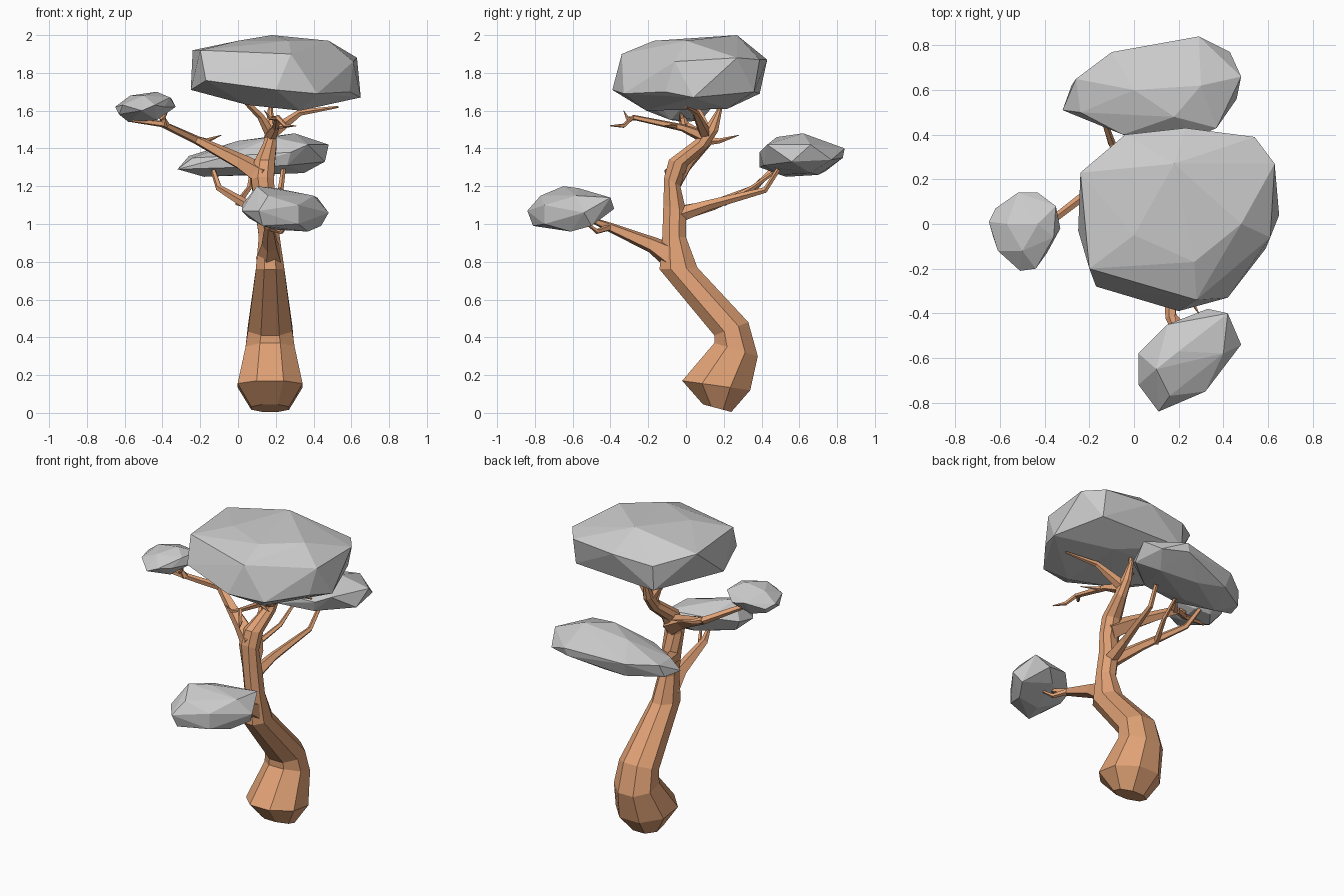
import bpy, bmesh, math
from mathutils import Vector

bark = bpy.data.materials.new("bark")
bark.diffuse_color = (0.75, 0.36, 0.18, 1)


def finish(bm, name, mat=None):
    bmesh.ops.recalc_face_normals(bm, faces=bm.faces)
    me = bpy.data.meshes.new(name)
    bm.to_mesh(me)
    bm.free()
    ob = bpy.data.objects.new(name, me)
    if mat:
        me.materials.append(mat)
    bpy.context.collection.objects.link(ob)
    return ob


def skin(name, rings):
    """Bridge equal-sided rings into a closed faceted tube."""
    bm = bmesh.new()
    loops = [[bm.verts.new(p) for p in ring] for ring in rings]
    n = len(loops[0])
    for a, b in zip(loops, loops[1:]):
        for i in range(n):
            j = (i + 1) % n
            bm.faces.new((a[i], a[j], b[j], b[i]))
    bm.faces.new(loops[0])
    bm.faces.new(loops[-1][::-1])
    return finish(bm, name, bark)


def branch(name, path, sides=5):
    """Tapered tube along (x, y, z, radius) points."""
    pts = [Vector(p[:3]) for p in path]
    rings = []
    for i, p in enumerate(pts):
        d = (pts[min(i + 1, len(pts) - 1)] - pts[max(i - 1, 0)]).normalized()
        ref = Vector((0, 0, 1)) if abs(d.z) < 0.9 else Vector((0, 1, 0))
        u = d.cross(ref).normalized()
        v = d.cross(u)
        rings.append([p + path[i][3] * (u * math.cos(t) + v * math.sin(t))
                      for t in (2 * math.pi * k / sides for k in range(sides))])
    return skin(name, rings)


def foliage(name, pts):
    """Faceted leaf cloud: hull of its corner points."""
    bm = bmesh.new()
    for p in pts:
        bm.verts.new(p)
    res = bmesh.ops.convex_hull(bm, input=bm.verts)
    junk = {v for v in res["geom_interior"] + res["geom_unused"]
            if isinstance(v, bmesh.types.BMVert)}
    bmesh.ops.delete(bm, geom=list(junk), context='VERTS')
    return finish(bm, name)


# Trunk: each ring is front (y, z), back (y, z), centre x, half width in x
trunk = [
    ((0.09, 0.045), (0.24, 0.005), 0.17, 0.10),
    ((-0.02, 0.17), (0.34, 0.12), 0.17, 0.172),
    ((0.15, 0.37), (0.38, 0.30), 0.17, 0.13),
    ((0.15, 0.41), (0.33, 0.48), 0.17, 0.118),
    ((-0.14, 0.76), (0.06, 0.77), 0.17, 0.075),
    ((-0.125, 0.94), (0.0, 0.93), 0.165, 0.055),
    ((-0.12, 1.10), (0.0, 1.07), 0.145, 0.055),
    ((-0.115, 1.25), (-0.03, 1.20), 0.13, 0.06),
    ((-0.09, 1.34), (0.01, 1.31), 0.14, 0.055),
    ((0.05, 1.445), (0.11, 1.40), 0.17, 0.035),
    ((0.10, 1.51), (0.17, 1.49), 0.175, 0.028),
    ((0.16, 1.60), (0.19, 1.60), 0.17, 0.014),
    ((0.17, 1.66), (0.19, 1.66), 0.18, 0.010),
]
rings = []
for f, b, cx, hw in trunk:
    f, b = Vector((cx, *f)), Vector((cx, *b))
    k = 1 / math.cos(math.pi / 8)
    rings.append([(f + b) / 2 + k * (math.cos(t) * (b - f) / 2
                                     + Vector((hw * math.sin(t), 0, 0)))
                  for t in ((i + 0.5) * math.pi / 4 for i in range(8))])
skin("trunk", rings)

# Front branch and twigs
branch("front_branch", [(0.17, -0.06, 0.82, 0.075), (0.17, -0.18, 0.89, 0.045),
                        (0.165, -0.42, 0.99, 0.024), (0.2, -0.52, 1.03, 0.012)])
branch("front_twig", [(0.165, -0.40, 0.985, 0.02), (0.23, -0.47, 0.96, 0.014),
                      (0.26, -0.52, 1.0, 0.008)])

# Back branches
branch("back_right_branch", [(0.15, -0.06, 1.04, 0.045), (0.17, 0.12, 1.10, 0.028),
                             (0.225, 0.42, 1.18, 0.016), (0.24, 0.49, 1.29, 0.013)])
branch("back_left_branch", [(0.13, -0.06, 1.05, 0.045), (0.05, 0.14, 1.10, 0.028),
                            (-0.10, 0.36, 1.19, 0.018), (-0.13, 0.45, 1.28, 0.014)])
branch("back_twig", [(0.0, 0.2, 1.11, 0.018), (0.06, 0.35, 1.19, 0.014),
                     (0.07, 0.46, 1.27, 0.01)])

# Left branch and twigs
branch("left_branch", [(0.14, -0.06, 1.25, 0.065), (0.02, -0.0, 1.325, 0.045),
                       (-0.22, 0.13, 1.445, 0.024), (-0.40, -0.01, 1.53, 0.018),
                       (-0.56, -0.03, 1.55, 0.012)])
branch("left_twig_up", [(-0.38, 0.0, 1.52, 0.022), (-0.40, -0.02, 1.56, 0.018),
                        (-0.38, -0.03, 1.59, 0.008)])
branch("left_twig_back", [(-0.21, 0.12, 1.44, 0.024), (-0.17, 0.18, 1.44, 0.014),
                          (-0.09, 0.28, 1.47, 0.002)])

# Crown branches and the bare front twig
branch("crown_left_branch", [(0.175, 0.12, 1.47, 0.03), (0.12, 0.08, 1.57, 0.02),
                             (0.02, 0.02, 1.67, 0.014)])
branch("crown_right_branch", [(0.18, 0.10, 1.48, 0.035), (0.33, 0.05, 1.59, 0.018),
                              (0.53, 0.0, 1.62, 0.006)])
branch("bare_branch", [(0.17, 0.10, 1.46, 0.035), (0.2, -0.02, 1.51, 0.02),
                       (0.21, -0.28, 1.565, 0.014), (0.25, -0.33, 1.52, 0.012),
                       (0.29, -0.40, 1.52, 0.003)])
branch("bare_twig", [(0.21, -0.26, 1.56, 0.014), (0.17, -0.31, 1.56, 0.01),
                     (0.14, -0.33, 1.60, 0.002)])
branch("bare_side_twig", [(0.2, -0.05, 1.515, 0.015), (0.31, -0.12, 1.52, 0.002)])

# Leaf clouds
foliage("crown_foliage", [
    (-0.25, -0.03, 1.71), (-0.17, -0.28, 1.76), (0.2, -0.39, 1.71), (0.42, -0.33, 1.69),
    (0.65, 0.04, 1.67), (0.59, -0.11, 1.70), (0.54, 0.36, 1.70), (-0.04, 0.39, 1.69),
    (-0.24, 0.23, 1.92), (-0.20, -0.2, 1.92), (0.28, -0.34, 1.90), (0.63, 0.27, 1.88),
    (0.54, 0.39, 1.87), (0.23, 0.43, 1.87), (0.61, -0.06, 1.86), (-0.04, 0.4, 1.85),
    (0.18, 0.27, 2.0), (0.0, -0.05, 1.97), (0.48, 0.0, 1.97), (0.27, -0.17, 1.97),
    (0.05, -0.15, 1.63), (0.33, -0.21, 1.60), (0.35, 0.22, 1.61), (0.0, 0.2, 1.65)])
foliage("front_foliage", [
    (0.02, -0.58, 1.10), (0.02, -0.72, 1.07), (0.11, -0.84, 1.07), (0.13, -0.81, 0.99),
    (0.32, -0.75, 1.10), (0.32, -0.75, 1.0), (0.48, -0.54, 1.06), (0.44, -0.5, 0.99),
    (0.42, -0.4, 1.14), (0.33, -0.38, 1.08), (0.15, -0.45, 1.14), (0.1, -0.65, 1.20),
    (0.2, -0.57, 1.19), (0.4, -0.58, 1.15), (0.37, -0.61, 0.96), (0.2, -0.65, 0.97),
    (0.06, -0.6, 1.03), (0.25, -0.45, 1.03), (0.16, -0.77, 1.15)])
foliage("back_foliage", [
    (-0.32, 0.51, 1.29), (-0.28, 0.62, 1.28), (-0.26, 0.65, 1.36), (-0.24, 0.5, 1.35),
    (-0.05, 0.4, 1.36), (0.0, 0.39, 1.30), (0.28, 0.39, 1.38), (0.26, 0.41, 1.31),
    (0.37, 0.43, 1.42), (0.46, 0.56, 1.33), (0.48, 0.66, 1.42), (0.43, 0.77, 1.34),
    (0.29, 0.84, 1.40), (0.27, 0.83, 1.35), (-0.1, 0.77, 1.37), (-0.08, 0.74, 1.28),
    (0.0, 0.6, 1.44), (0.3, 0.62, 1.48), (0.18, 0.48, 1.46), (0.35, 0.66, 1.27),
    (0.04, 0.5, 1.26), (-0.18, 0.53, 1.25), (0.1, 0.7, 1.26)])
foliage("left_foliage", [
    (-0.65, 0.01, 1.62), (-0.63, -0.06, 1.58), (-0.61, -0.12, 1.63), (-0.62, 0.07, 1.60),
    (-0.52, 0.14, 1.64), (-0.43, 0.14, 1.62), (-0.35, 0.08, 1.66), (-0.33, -0.02, 1.62),
    (-0.36, -0.06, 1.67), (-0.39, -0.13, 1.62), (-0.44, -0.2, 1.63), (-0.51, -0.21, 1.60),
    (-0.43, 0.0, 1.70), (-0.57, 0.0, 1.68), (-0.5, -0.12, 1.68), (-0.58, 0.0, 1.54),
    (-0.42, 0.06, 1.56), (-0.43, -0.08, 1.55), (-0.52, 0.08, 1.55)])
